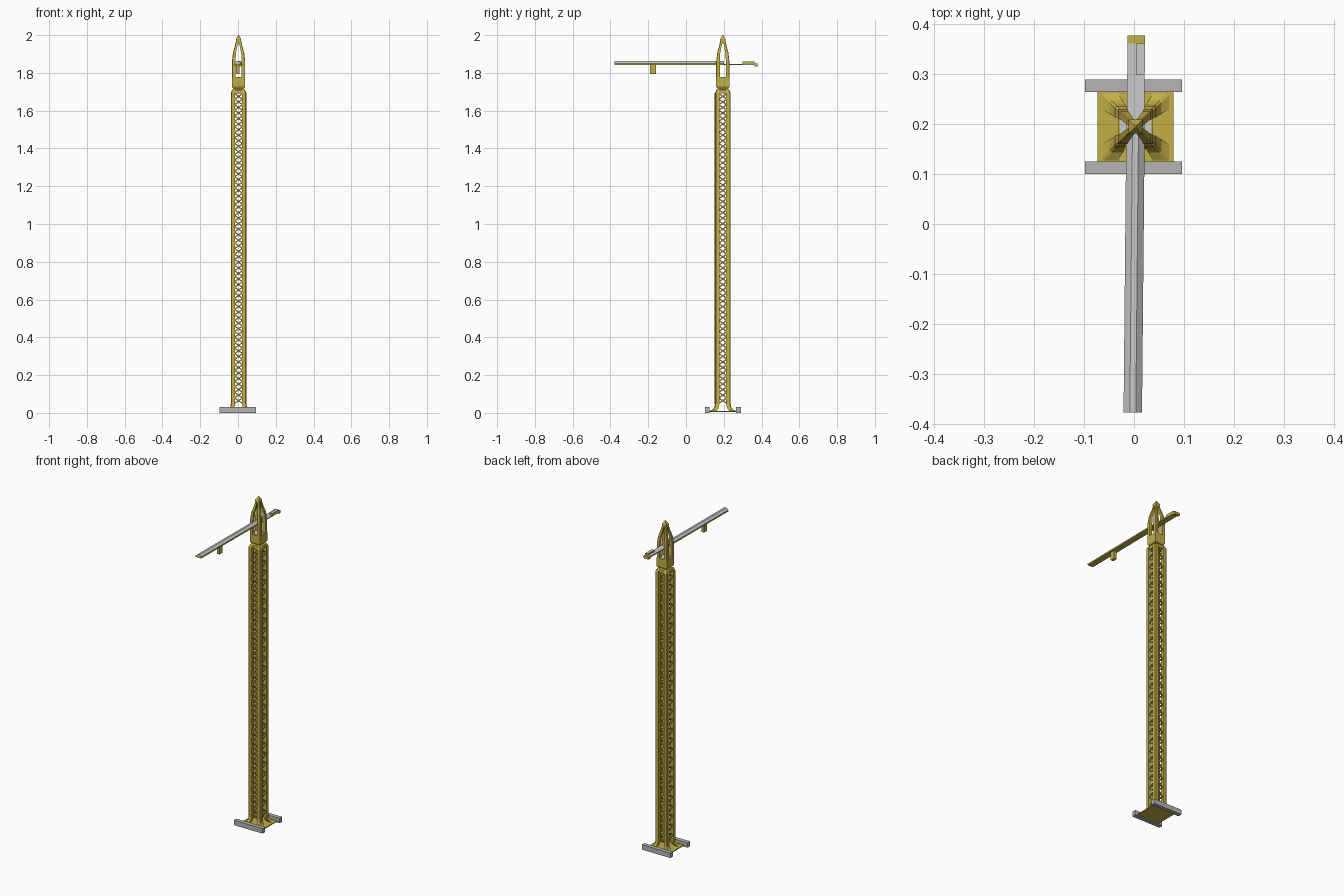
import bpy, bmesh
from mathutils import Vector

if "Cube" in bpy.data.objects:
    bpy.data.objects.remove(bpy.data.objects["Cube"])

CX, CY = 0.003, 0.195          # mast axis


def material(name, rgb):
    m = bpy.data.materials.new(name)
    m.diffuse_color = (*rgb, 1)
    m.use_nodes = True
    m.node_tree.nodes["Principled BSDF"].inputs["Base Color"].default_value = m.diffuse_color
    return m


YELLOW = material("ochre_paint", (0.55, 0.43, 0.06))
DARK = material("dark_steel", (0.46, 0.46, 0.46))


def finish(name, bm, mat=None):
    bmesh.ops.recalc_face_normals(bm, faces=bm.faces)
    me = bpy.data.meshes.new(name)
    bm.to_mesh(me)
    bm.free()
    ob = bpy.data.objects.new(name, me)
    bpy.context.collection.objects.link(ob)
    if mat:
        me.materials.append(mat)
    return ob


def loft(bm, rings):
    loops = [[bm.verts.new(p) for p in r] for r in rings]
    n = len(loops[0])
    for a, b in zip(loops, loops[1:]):
        for i in range(n):
            j = (i + 1) % n
            bm.faces.new((a[i], a[j], b[j], b[i]))
    bm.faces.new(loops[0][::-1])
    bm.faces.new(loops[-1])


def box(name, x0, x1, y0, y1, z0, z1, mat=None):
    bm = bmesh.new()
    loft(bm, [[(x0, y0, z), (x1, y0, z), (x1, y1, z), (x0, y1, z)] for z in (z0, z1)])
    return finish(name, bm, mat)


def square_stack(name, levels, mat):
    """Stack of square sections (z, half width) around the mast axis."""
    bm = bmesh.new()
    loft(bm, [[(CX + sx * h, CY + sy * h, z) for sx, sy in
               ((-1, -1), (1, -1), (1, 1), (-1, 1))] for z, h in levels])
    return finish(name, bm, mat)


def corner_posts(name, levels, mat, cut=0.004):
    """Four mirrored posts; levels are (z, inner offset, outer offset)."""
    bm = bmesh.new()
    for sx in (-1, 1):
        for sy in (-1, 1):
            loft(bm, [[(CX + sx * x, CY + sy * y, z) for x, y in
                       ((i, i), (o, i), (o, o - cut), (o - cut, o), (i, o))]
                      for z, i, o in levels])
    return finish(name, bm, mat)


def jib_prism(name, section, y0, y1, mat=None):
    """Extrude an x,z section along y, following the slightly slewed jib."""
    bm = bmesh.new()
    loft(bm, [[(CX + x + 0.0095 * (y - CY), y, z) for x, z in section] for y in (y0, y1)])
    return finish(name, bm, mat)


def rect(x0, x1, z0, z1):
    return [(x0, z0), (x1, z0), (x1, z1), (x0, z1)]


# base beams and plate
box("base_beam_front", -0.098, 0.096, 0.1, 0.125, 0, 0.03, DARK)
box("base_beam_back", -0.098, 0.096, 0.265, 0.29, 0, 0.03, DARK)
box("base_plate", CX - 0.076, CX + 0.076, 0.122, 0.268, 0.006, 0.011, YELLOW)

# mast columns with flared feet and chamfered tops
corner_posts("mast_columns", [
    (0.008, 0.036, 0.073), (0.014, 0.032, 0.062), (0.02, 0.026, 0.052),
    (0.032, 0.021, 0.044), (0.05, 0.018, 0.041), (1.695, 0.018, 0.041),
    (1.71, 0.018, 0.034)], YELLOW)

# zigzag lattice on each face of the mast
bm = bmesh.new()
count, z0, z1 = 56, 0.05, 1.69
step = (z1 - z0) / count
for face, offset in enumerate((-0.041, 0.031, -0.031, 0.031)):
    for k in range(count):
        s = 1 if (k + face) % 2 else -1
        ends = []
        for t, za in ((-0.021 * s, z0 + k * step), (0.021 * s, z0 + (k + 1) * step)):
            ends.append(Vector((CX + t, CY + offset, za) if face < 2
                               else (CX + offset, CY + t, za)))
        a, b = ends
        normal = Vector((0, 1, 0) if face < 2 else (1, 0, 0)) * 0.0035
        side = (b - a).cross(normal).normalized() * 0.0032
        loft(bm, [[p + normal + side, p - normal + side,
                   p - normal - side, p + normal - side] for p in (a, b)])
finish("mast_lattice", bm, YELLOW)

# slewing neck and turret housing
square_stack("slewing_neck", [(1.69, 0.034), (1.71, 0.034), (1.715, 0.026), (1.722, 0.026)], YELLOW)
square_stack("turret_housing", [(1.718, 0.029), (1.727, 0.035), (1.776, 0.035)], YELLOW)
square_stack("turret_floor", [(1.774, 0.031), (1.778, 0.031)], None)

# open tower head: posts that lean together, then the peak
corner_posts("tower_head_posts", [
    (1.774, 0.016, 0.035), (1.86, 0.016, 0.035), (1.905, 0.014, 0.030),
    (1.945, 0.006, 0.019), (1.978, 0.001, 0.012)], YELLOW, 0.002)
square_stack("tower_head_peak", [(1.955, 0.008), (1.972, 0.014), (1.98, 0.014), (2.0, 0.002)], YELLOW)

# jib: ochre bottom frame with a grey ridged top
jib_prism("jib_frame", rect(-0.0185, 0.0185, 1.842, 1.849), -0.378, 0.2, YELLOW)
jib_prism("jib_top", [(-0.0185, 1.849), (0.0185, 1.849), (0.0185, 1.851),
                      (0.006, 1.862), (-0.006, 1.862), (-0.0185, 1.851)], -0.378, 0.2)
jib_prism("trolley", rect(-0.009, 0.009, 1.793, 1.843), -0.19, -0.16, YELLOW)

# counter jib with ballast and end block
jib_prism("counter_jib_frame", rect(-0.0175, 0.0175, 1.841, 1.845), 0.19, 0.365, YELLOW)
jib_prism("counter_jib_deck", rect(-0.0175, 0.0175, 1.845, 1.848), 0.19, 0.365)
jib_prism("ballast", rect(0.0, 0.0175, 1.848, 1.857), 0.3, 0.362, YELLOW)
jib_prism("ballast_lid", rect(0.0, 0.0175, 1.857, 1.859), 0.3, 0.362)
jib_prism("counter_jib_end", rect(-0.0175, 0.0175, 1.834, 1.85), 0.362, 0.378, YELLOW)
